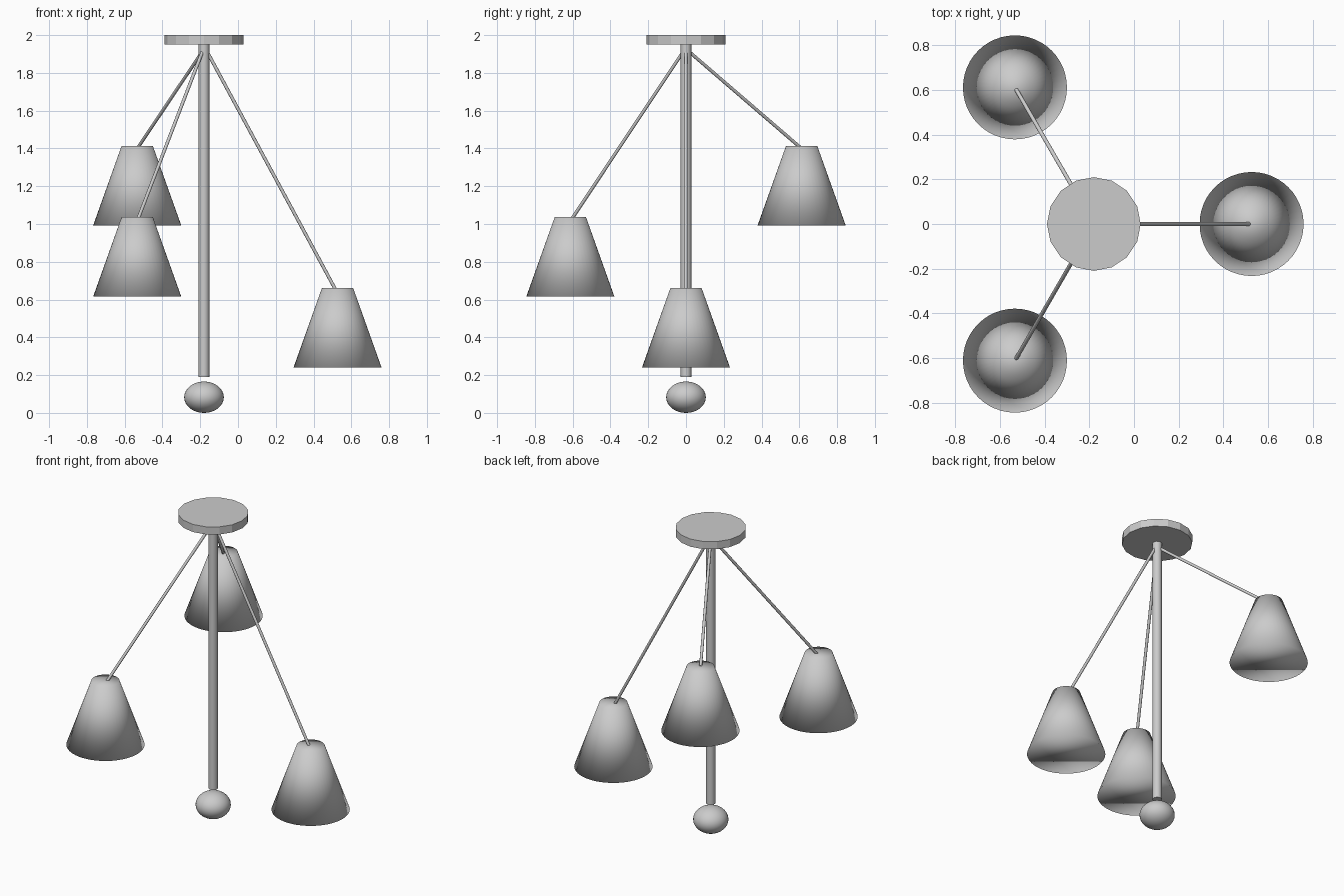
import bpy, math
from mathutils import Vector

if "Cube" in bpy.data.objects:
    bpy.data.objects.remove(bpy.data.objects["Cube"])

AXIS_X = -0.18  # the stem stands left of the model centre

grey = bpy.data.materials.new("warm_grey")
grey.diffuse_color = (0.6, 0.6, 0.6, 1)
grey.use_nodes = True
grey.node_tree.nodes["Principled BSDF"].inputs["Base Color"].default_value = grey.diffuse_color


def finish(name, smooth_angle=None):
    ob = bpy.context.object
    ob.name = name
    ob.data.materials.append(grey)
    if smooth_angle is None:
        bpy.ops.object.shade_smooth()
    elif smooth_angle > 0:
        bpy.ops.object.shade_smooth_by_angle(angle=math.radians(smooth_angle))
    return ob


def rod(name, a, b, radius, sides):
    a, b = Vector(a), Vector(b)
    d = b - a
    bpy.ops.mesh.primitive_cylinder_add(
        vertices=sides, radius=radius, depth=d.length, location=(a + b) / 2,
        rotation=d.to_track_quat('Z', 'Y').to_euler())
    return finish(name, 60)


# ceiling plate, faceted
bpy.ops.mesh.primitive_cylinder_add(vertices=16, radius=0.21, depth=0.05,
                                    location=(AXIS_X, 0, 1.975))
finish("ceiling_plate", 0)

# central stem and the flattened ball under it
rod("stem", (AXIS_X, 0, 0.19), (AXIS_X, 0, 1.96), 0.028, 16)
bpy.ops.mesh.primitive_uv_sphere_add(segments=32, ring_count=16, radius=1,
                                     location=(AXIS_X, 0, 0.083))
bpy.context.object.scale = (0.105, 0.105, 0.083)
finish("bottom_ball")

# three arms, each with a closed smooth cone shade at its own height
REACH, HEIGHT = 0.707, 0.42
for i, (angle, top) in enumerate([(0, 0.66), (120, 1.413), (240, 1.036)], 1):
    c, s = math.cos(math.radians(angle)), math.sin(math.radians(angle))
    rod(f"arm_{i}", (AXIS_X + 0.015 * c, 0.015 * s, 1.915),
        (AXIS_X + 0.695 * c, 0.695 * s, top - 0.005), 0.009, 12)
    bpy.ops.mesh.primitive_cone_add(
        vertices=48, radius1=0.233, radius2=0.083, depth=HEIGHT,
        location=(AXIS_X + REACH * c, REACH * s, top - HEIGHT / 2))
    finish(f"shade_{i}")
